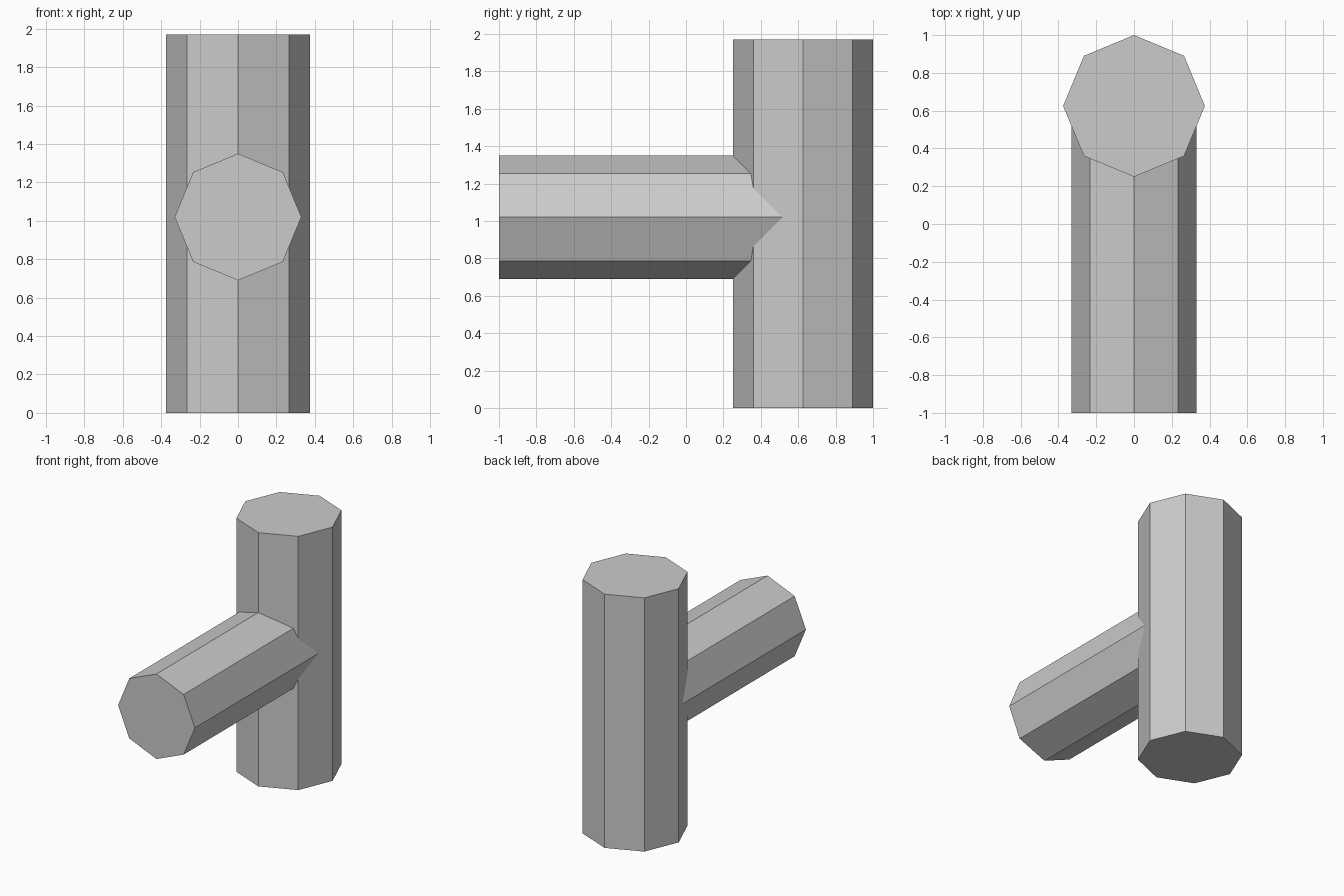
import bpy
from math import radians

cube = bpy.data.objects.get("Cube")
if cube:
    bpy.data.objects.remove(cube, do_unlink=True)

# Single plain grey
grey = bpy.data.materials.new("plain_grey")
grey.use_nodes = True
colour = (0.6, 0.6, 0.6, 1)
grey.diffuse_color = colour
grey.node_tree.nodes["Principled BSDF"].inputs["Base Color"].default_value = colour


def octagonal_bar(name, radius, length, centre, tilt=0):
    """Flat-shaded eight-sided bar with a corner pointing along each axis."""
    bpy.ops.mesh.primitive_cylinder_add(
        vertices=8, radius=radius, depth=length,
        location=centre, rotation=(radians(tilt), 0, 0))
    bar = bpy.context.object
    bar.name = name
    bar.data.materials.append(grey)
    return bar


# Upright post at the back
post_height = 1.97
post_y = 0.625
octagonal_bar("upright_post", 0.375, post_height, (0, post_y, post_height / 2))

# Horizontal arm from the front, ending on the post's axis
arm_front = -1.0
octagonal_bar("horizontal_arm", 0.33, post_y - arm_front,
              (0, (post_y + arm_front) / 2, 1.02), tilt=90)
